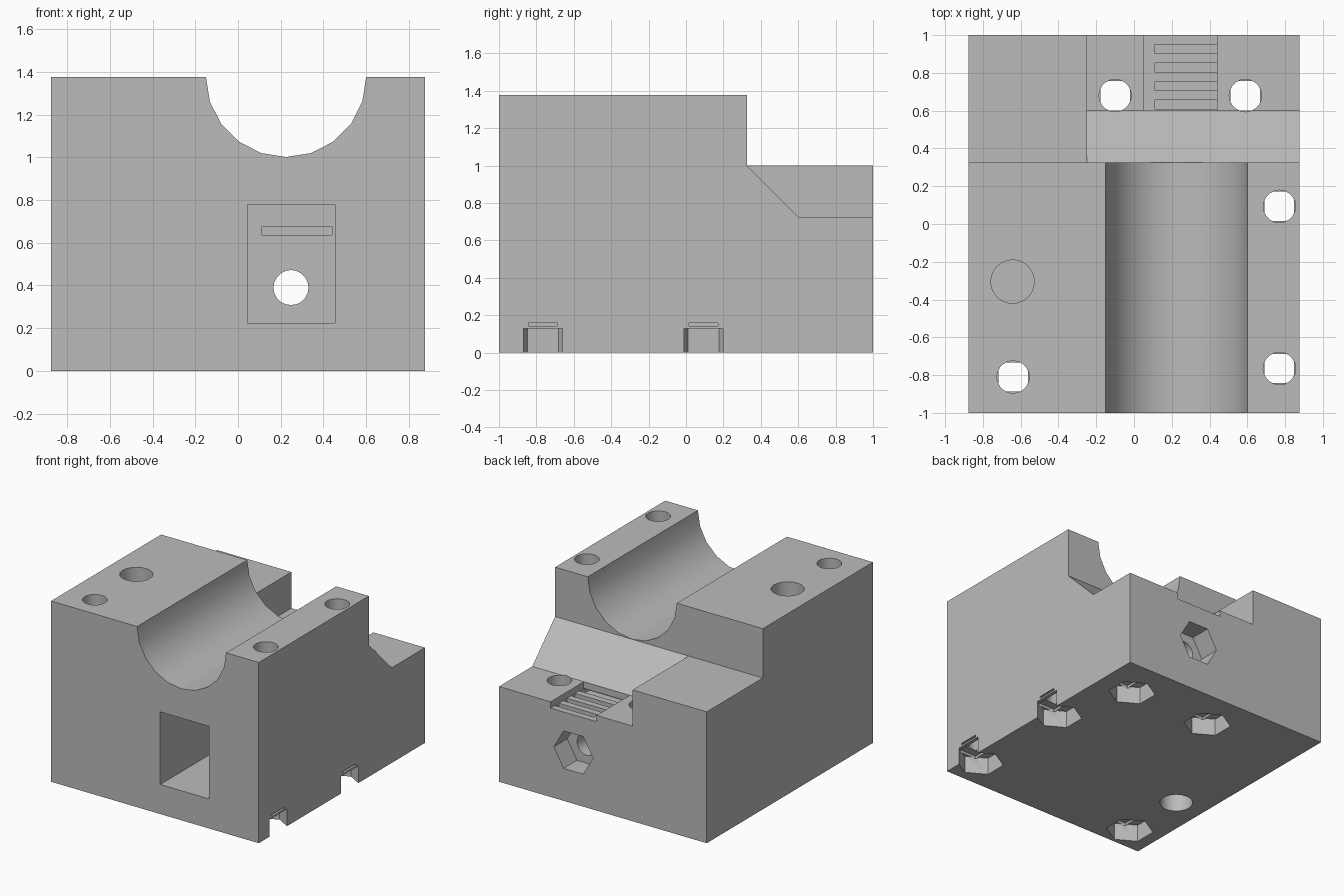
import bpy, bmesh, math
from mathutils import Matrix, Vector

default = bpy.data.objects.get("Cube")
if default:
    bpy.data.objects.remove(default)

grey = bpy.data.materials.new("plain grey")
grey.use_nodes = True
COLOUR = (0.5, 0.5, 0.5, 1)
grey.diffuse_color = COLOUR
grey.node_tree.nodes["Principled BSDF"].inputs["Base Color"].default_value = COLOUR


def make_object(name, bm):
    bmesh.ops.recalc_face_normals(bm, faces=bm.faces)
    mesh = bpy.data.meshes.new(name)
    bm.to_mesh(mesh)
    bm.free()
    mesh.materials.append(grey)
    obj = bpy.data.objects.new(name, mesh)
    bpy.context.collection.objects.link(obj)
    return obj


def side_profile(name, points, x0, x1):
    """Extrude a (y, z) outline along x."""
    bm = bmesh.new()
    face = bm.faces.new([bm.verts.new((x0, y, z)) for y, z in points])
    new = bmesh.ops.extrude_face_region(bm, geom=[face])["geom"]
    bmesh.ops.translate(bm, vec=(x1 - x0, 0, 0),
                        verts=[v for v in new if isinstance(v, bmesh.types.BMVert)])
    return make_object(name, bm)


def box(name, x, y, z):
    return side_profile(name, [(y[0], z[0]), (y[1], z[0]), (y[1], z[1]), (y[0], z[1])], *x)


def prism(name, centre, radius, start, end, axis="Z", sides=20, turn=0):
    """Regular prism along y or z; centre gives the two other coordinates."""
    bm = bmesh.new()
    bmesh.ops.create_cone(bm, cap_ends=True, segments=sides, radius1=radius,
                          radius2=radius, depth=end - start)
    bm.transform(Matrix.Rotation(turn, 4, "Z"))
    mid = (start + end) / 2
    if axis == "Y":
        bm.transform(Matrix.Rotation(math.pi / 2, 4, "X"))
        place = Vector((centre[0], mid, centre[1]))
    else:
        place = Vector((centre[0], centre[1], mid))
    bm.transform(Matrix.Translation(place))
    return make_object(name, bm)


# Main block with the lower step at the back
TOP, STEP, SHELF = 1.376, 0.325, 0.725
block = side_profile("carriage_block",
                     [(-1, 0), (1, 0), (1, 1), (STEP, 1), (STEP, TOP), (-1, TOP)],
                     -0.875, 0.875)
cutters = []

# Sloped cut and low shelf
cutters.append(side_profile("ramp_cut", [(STEP, 1), (0.6, SHELF), (1.1, SHELF),
                                         (1.1, 1.2), (0.33, 1.2)], -0.25, 1))

# Half-round bearing channel
cutters.append(prism("bearing_channel", (0.225, TOP), 0.375, -1.1, 0.5, "Y"))

# Front pocket, bolt hole and hexagonal nut seat at the back
POCKET_END = 0.4
cutters += [
    box("front_pocket", (0.045, 0.455), (-1.1, POCKET_END), (0.225, 0.778)),
    prism("bolt_hole", (0.248, 0.39), 0.082, 0.3, 0.9, "Y"),
    prism("bolt_nut_seat", (0.248, 0.39), 0.165, 0.84, 1.1, "Y", 6, math.pi / 2),
]

# Belt clamp: shallow recess, tooth grooves and feed slot
FLOOR, GROOVE = 0.677, 0.637
cutters.append(box("belt_recess", (0.053, 0.44), (0.602, 1.1), (FLOOR, 0.9)))
for i in range(4):
    y = 0.608 + 0.098 * i
    cutters.append(box("belt_groove", (0.112, 0.439), (y, y + 0.048), (GROOVE, 0.7)))
cutters.append(box("belt_feed_slot", (0.112, 0.439), (0.3, 0.63), (GROOVE, FLOOR - 0.002)))

# Vertical screw holes with nut traps and stepped bridges below
for x, y in [(-0.64, -0.81), (0.77, -0.765), (0.77, 0.093), (-0.1, 0.68), (0.59, 0.68)]:
    w = 0.078
    cutters += [
        prism("screw_hole", (x, y), 0.086, 0.15, 1.6),
        prism("nut_trap", (x, y), 0.165, -0.1, 0.13, "Z", 6),
        box("lower_bridge", (x - w, x + w), (y - 0.14, y + 0.14), (0.12, 0.148)),
        box("upper_bridge", (x - 0.142, x + 0.142), (y - w, y + w), (0.143, 0.157)),
    ]

# Wide hole closed by a thin web
for start, end in [(-0.1, 0.65), (0.68, 1.6)]:
    cutters.append(prism("wide_hole", (-0.643, -0.305), 0.115, start, end, "Z", 24))

# Cut everything out of the block
bpy.context.view_layer.objects.active = block
for cutter in cutters:
    mod = block.modifiers.new(cutter.name, "BOOLEAN")
    mod.operation = "DIFFERENCE"
    mod.solver = "EXACT"
    mod.object = cutter
    bpy.ops.object.modifier_apply(modifier=mod.name)
    bpy.data.objects.remove(cutter)

bpy.ops.object.select_all(action="DESELECT")
block.select_set(True)
bpy.ops.object.shade_smooth_by_angle(angle=math.radians(30))
